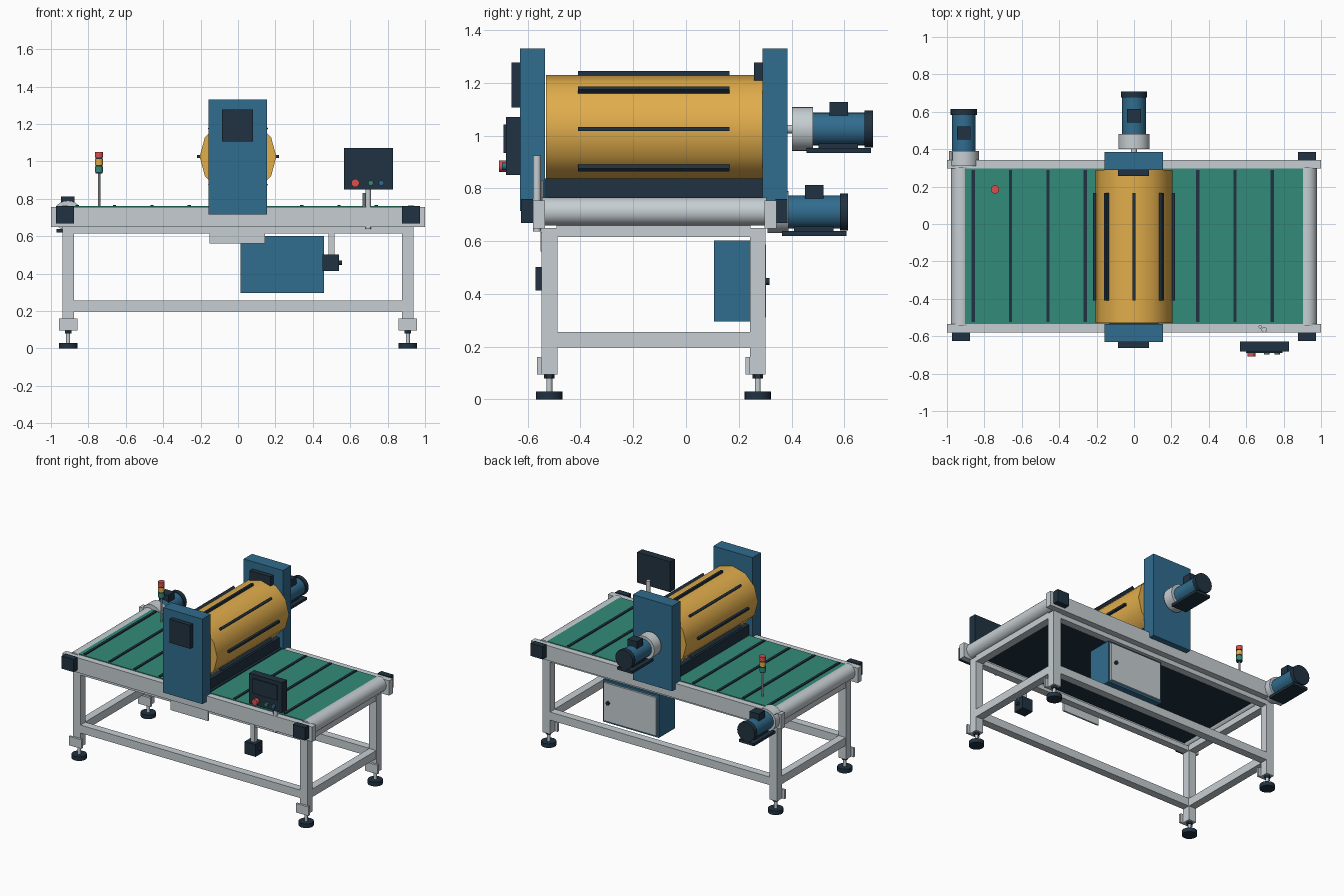
import bpy, math
from mathutils import Vector

if "Cube" in bpy.data.objects:
    bpy.data.objects.remove(bpy.data.objects["Cube"])


def material(name, r, g, b):
    m = bpy.data.materials.new(name)
    lin = [((c / 255 + 0.055) / 1.055) ** 2.4 for c in (r, g, b)]
    m.diffuse_color = (*lin, 1)
    m.use_nodes = True
    m.node_tree.nodes["Principled BSDF"].inputs["Base Color"].default_value = m.diffuse_color
    return m


GREY = material("brushed_grey", 198, 206, 210)
BLUE = material("machine_blue", 48, 108, 142)
GREEN = material("belt_green", 50, 139, 120)
AMBER = material("drum_amber", 225, 173, 76)
DARK = material("dark_navy", 32, 50, 65)
RED = material("signal_red", 218, 80, 77)


def box(name, mat, x, y, z):
    """Box from (min, max) ranges on each axis."""
    bpy.ops.mesh.primitive_cube_add(size=1)
    o = bpy.context.object
    o.name = name
    for v in o.data.vertices:
        v.co = [r[0] + (c + 0.5) * (r[1] - r[0]) for c, r in zip(v.co, (x, y, z))]
    o.data.materials.append(mat)
    return o


def rod(name, mat, a, b, r, sides=20):
    """Cylinder between two points."""
    a, b = Vector(a), Vector(b)
    d = b - a
    bpy.ops.mesh.primitive_cylinder_add(
        vertices=sides, radius=r, depth=d.length, location=(a + b) / 2,
        rotation=d.to_track_quat("Z", "Y").to_euler())
    o = bpy.context.object
    o.name = name
    o.data.materials.append(mat)
    bpy.ops.object.shade_smooth_by_angle(angle=math.radians(35))
    return o


def around(c, h):
    return (c - h, c + h)


LEG_Y = (-0.518, 0.272)
LEG_X = 0.908

# Conveyor side rails
box("front_rail", GREY, (-1, 1), (-0.58, -0.535), (0.648, 0.755))
box("back_rail", GREY, (-1, 1), (0.298, 0.343), (0.648, 0.755))

# Legs with brackets and levelling feet
for sx in (-1, 1):
    x = sx * LEG_X
    for y in LEG_Y:
        box("leg", GREY, around(x, 0.03), around(y, 0.03), (0.095, 0.65))
        box("foot_bracket", GREY, around(x, 0.05), (y - 0.046, y - 0.03), (0.095, 0.16))
        rod("foot_nut", DARK, (x, y, 0.08), (x, y, 0.095), 0.02, 6)
        rod("foot_stem", GREY, (x, y, 0.025), (x, y, 0.09), 0.011, 12)
        rod("foot_pad", DARK, (x, y, 0), (x, y, 0.03), 0.05)
    # End stretchers
    box("lower_end_bar", GREY, around(x, 0.028), (-0.49, 0.245), (0.197, 0.255))
    box("upper_end_bar", GREY, around(x, 0.028), (-0.49, 0.245), (0.615, 0.66))

# Long stretchers
for y in LEG_Y:
    box("lower_long_bar", GREY, (-0.88, 0.88), around(y, 0.028), (0.197, 0.255))
    box("upper_long_bar", GREY, (-0.88, 0.88), around(y, 0.026), (0.615, 0.65))

# Belt, bed and cleats
box("belt_bed", DARK, (-0.9, 0.9), (-0.535, 0.298), (0.69, 0.748))
box("belt", GREEN, (-0.908, 0.908), (-0.535, 0.298), (0.748, 0.76))
for i in range(9):
    box("belt_cleat", DARK, around(-0.86 + 0.2 * i, 0.009), (-0.525, 0.29), (0.755, 0.767))

# End rollers and bearing blocks
for sx in (-1, 1):
    rod("end_roller", GREY, (sx * 0.925, -0.545, 0.712), (sx * 0.925, 0.305, 0.712), 0.053, 28)
    for y in ((-0.625, -0.58), (0.34, 0.385)):
        box("bearing_block", DARK, around(sx * 0.925, 0.048), y, (0.668, 0.76))

# Drum support columns with access panels
for y, panel in (((-0.63, -0.535), (-0.662, -0.63)), ((0.29, 0.385), (0.257, 0.29))):
    box("column", BLUE, (-0.158, 0.156), y, (0.715, 1.33))
    box("column_panel", DARK, (-0.086, 0.081), panel, (1.107, 1.277))

# Drum with raised bars
DZ = 1.025
rod("drum", AMBER, (0, -0.53, DZ), (0, 0.29, DZ), 0.205, 12)
for i in range(8):
    a = i * math.pi / 4
    bar = box("drum_bar", DARK, (0.192, 0.22), (-0.41, 0.165), (-0.008, 0.008))
    bar.rotation_euler = (0, -a, 0)
    bar.location = (0, 0, DZ)

# Tray under the drum
box("drum_tray", DARK, (-0.13, 0.13), (-0.54, 0.29), (0.76, 0.838))


def motor(x, y, z, r_gear):
    """Gear motor pointing to the back, starting at y."""
    rod("gearbox", GREY, (x, y, z), (x, y + 0.08, z), r_gear, 24)
    rod("motor_body", BLUE, (x, y + 0.08, z), (x, y + 0.28, z), 0.063, 20)
    rod("motor_cap", DARK, (x, y + 0.275, z), (x, y + 0.306, z), 0.07, 16)
    box("motor_terminal_box", DARK, around(x, 0.037), (y + 0.142, y + 0.212), (z + 0.05, z + 0.103))
    box("motor_base", DARK, around(x, 0.06), (y + 0.055, y + 0.3), (z - 0.09, z - 0.071))
    box("motor_foot", DARK, around(x, 0.03), (y + 0.1, y + 0.25), (z - 0.075, z - 0.055))


rod("drum_shaft", GREY, (0, 0.38, DZ), (0, 0.41, DZ), 0.016, 12)
motor(0, 0.402, DZ, 0.084)
motor(-0.91, 0.309, 0.71, 0.08)

# Plate below the front rail
box("front_plate", GREY, (-0.152, 0.145), (-0.552, -0.54), (0.56, 0.635))

# Electrical cabinet
box("cabinet", BLUE, (0.014, 0.46), (0.107, 0.29), (0.295, 0.602))
box("cabinet_door", GREY, (0.028, 0.446), (0.29, 0.303), (0.31, 0.587))
rod("door_knob", DARK, (0.41, 0.3, 0.447), (0.41, 0.316, 0.447), 0.013, 12)

# Hanging sensor box
box("sensor_post", GREY, (0.483, 0.516), (-0.546, -0.514), (0.49, 0.65))
box("sensor_box", DARK, (0.453, 0.54), (-0.57, -0.49), (0.413, 0.502))
rod("sensor_nub", DARK, (0.535, -0.53, 0.458), (0.556, -0.53, 0.458), 0.011, 12)

# Operator panel on its post
rod("panel_post", GREY, (0.696, -0.565, 0.637), (0.696, -0.565, 0.925), 0.015, 12)
rod("post_clamp", GREY, (0.675, -0.55, 0.755), (0.675, -0.55, 0.83), 0.009, 10)
box("panel_case", DARK, (0.568, 0.83), (-0.683, -0.628), (0.85, 1.07))
box("panel_screen", DARK, (0.6, 0.795), (-0.691, -0.683), (0.935, 1.042))
for name, mat, x, r, y in (("stop_button", RED, 0.627, 0.022, -0.708),
                           ("start_button", GREEN, 0.71, 0.014, -0.698),
                           ("reset_button", BLUE, 0.766, 0.014, -0.698)):
    rod(name, mat, (x, -0.68, 0.884), (x, y, 0.884), r, 14)

# Signal tower
BX, BY = -0.743, 0.185
rod("tower_post", GREY, (BX, BY, 0.755), (BX, BY, 0.94), 0.007, 10)
rod("tower_core", DARK, (BX, BY, 0.935), (BX, BY, 1.03), 0.019, 16)
for name, mat, z in (("green_lamp", GREEN, 0.942), ("amber_lamp", AMBER, 0.981), ("red_lamp", RED, 1.02)):
    rod(name, mat, (BX, BY, z), (BX, BY, z + 0.031), 0.022, 16)
